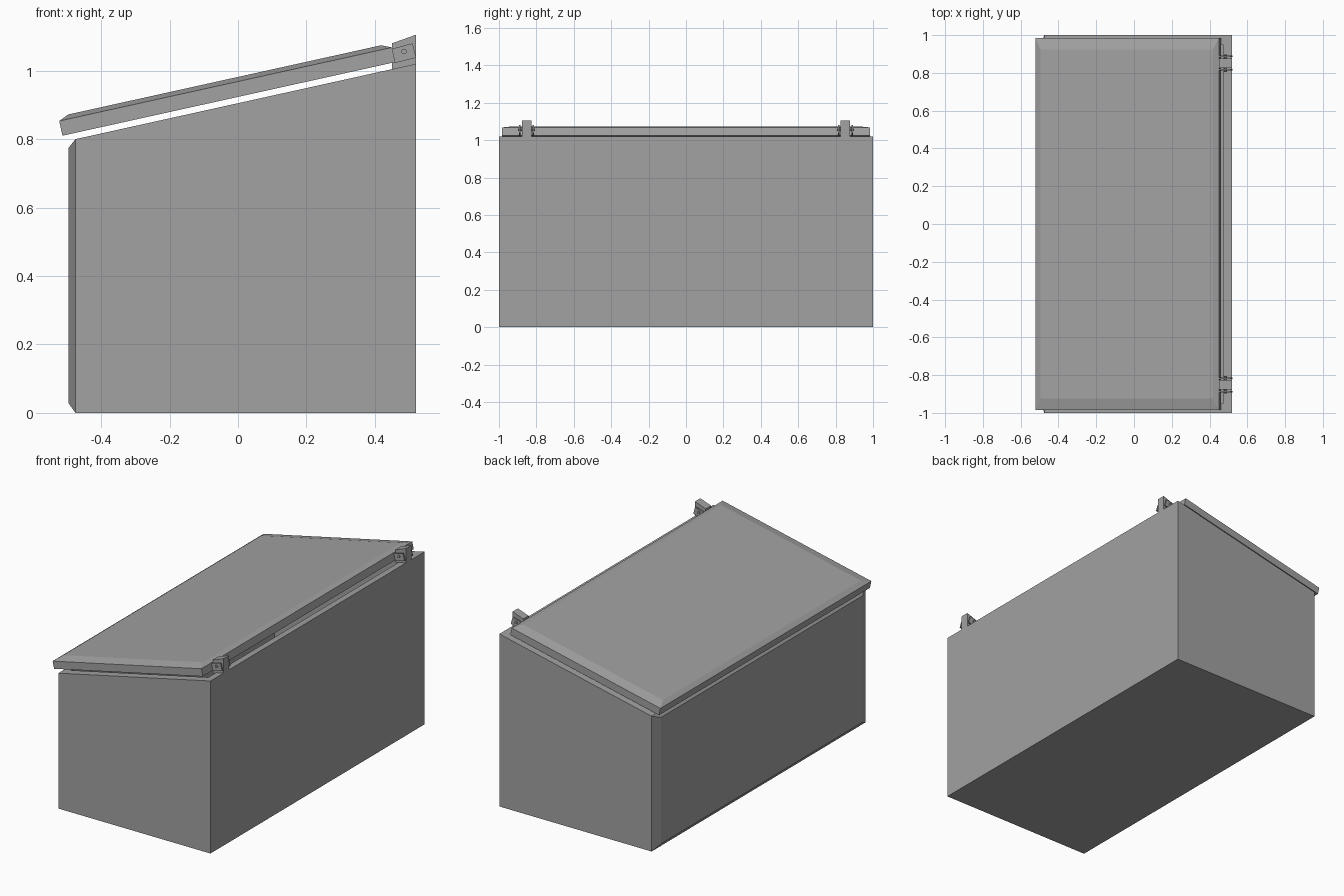
import bpy, bmesh, math
from mathutils import Matrix, Vector

cube = bpy.data.objects.get("Cube")
if cube:
    bpy.data.objects.remove(cube, do_unlink=True)

GREY = (0.36, 0.36, 0.36, 1)
grey = bpy.data.materials.new("plain grey")
grey.use_nodes = True
grey.diffuse_color = GREY
grey.node_tree.nodes["Principled BSDF"].inputs["Base Color"].default_value = GREY


def finish(bm, name):
    bmesh.ops.recalc_face_normals(bm, faces=bm.faces)
    mesh = bpy.data.meshes.new(name)
    bm.to_mesh(mesh)
    bm.free()
    mesh.materials.append(grey)
    obj = bpy.data.objects.new(name, mesh)
    bpy.context.collection.objects.link(obj)
    return obj


def loft(rings):
    """Skin a list of matching point rings and cap both ends."""
    bm = bmesh.new()
    loops = [[bm.verts.new(p) for p in ring] for ring in rings]
    for a, b in zip(loops, loops[1:]):
        for i in range(len(a)):
            j = (i + 1) % len(a)
            bm.faces.new((a[i], a[j], b[j], b[i]))
    bm.faces.new(loops[0])
    bm.faces.new(loops[-1])
    bmesh.ops.recalc_face_normals(bm, faces=bm.faces)
    return bm


def plate(name, profile, y, half):
    """Side profile (x, z) given a width around y."""
    return finish(loft([[(x, y + s * half, z) for x, z in profile] for s in (-1, 1)]), name)


# Bin body with a sloped top and a chamfered low face
def wall(x, half, low, high):
    return [(x, -half, low), (x, half, low), (x, half, high), (x, -half, high)]


bm = loft([wall(-0.495, 0.94, 0.028, 0.775), wall(-0.475, 1, 0, 0.80), wall(0.52, 1, 0, 1.02)])
bm.normal_update()
top = max(bm.faces, key=lambda f: f.calc_center_median().z)

# Open inside below the rim
bmesh.ops.inset_region(bm, faces=[top], thickness=0.05, use_even_offset=True)
inner = bmesh.ops.extrude_discrete_faces(bm, faces=[top])["faces"][0]
for v in inner.verts:
    v.co.z = 0.05
finish(bm, "bin_body")

# Lid, built flat with a bevelled top and then tilted
SLOPE = math.atan2(0.22, 0.995)
LENGTH = 0.996


def lid_ring(inset_x, inset_y, z):
    x0, x1, y = inset_x, LENGTH - inset_x, 0.985 - inset_y
    return [(x0, -y, z), (x1, -y, z), (x1, y, z), (x0, y, z)]


lid = loft([lid_ring(0, 0, 0), lid_ring(0, 0, 0.044), lid_ring(0.03, 0.06, 0.057)])
tilt = Matrix.Translation(Vector((-0.513, 0, 0.81))) @ Matrix.Rotation(-SLOPE, 4, 'Y')
bmesh.ops.transform(lid, matrix=tilt, verts=lid.verts)
finish(lid, "lid")

# Hinges: a block on the rim, two lid ears and a pin through them
block = [(0.45, 1.0), (0.52, 1.015), (0.52, 1.105), (0.45, 1.08)]
ear = [(0.447, 1.063), (0.51, 1.08), (0.521, 1.038), (0.457, 1.022)]
pin = [(0.485 + 0.008 * math.cos(i * math.pi / 5), 1.056 + 0.008 * math.sin(i * math.pi / 5))
       for i in range(10)]
for side, y in (("right", -0.852), ("left", 0.852)):
    plate("hinge_block_" + side, block, y, 0.025)
    plate("hinge_pin_" + side, pin, y, 0.046)
    for s, end in ((-1, "front"), (1, "back")):
        plate("hinge_ear_" + end + "_" + side, ear, y + s * 0.036, 0.004)
